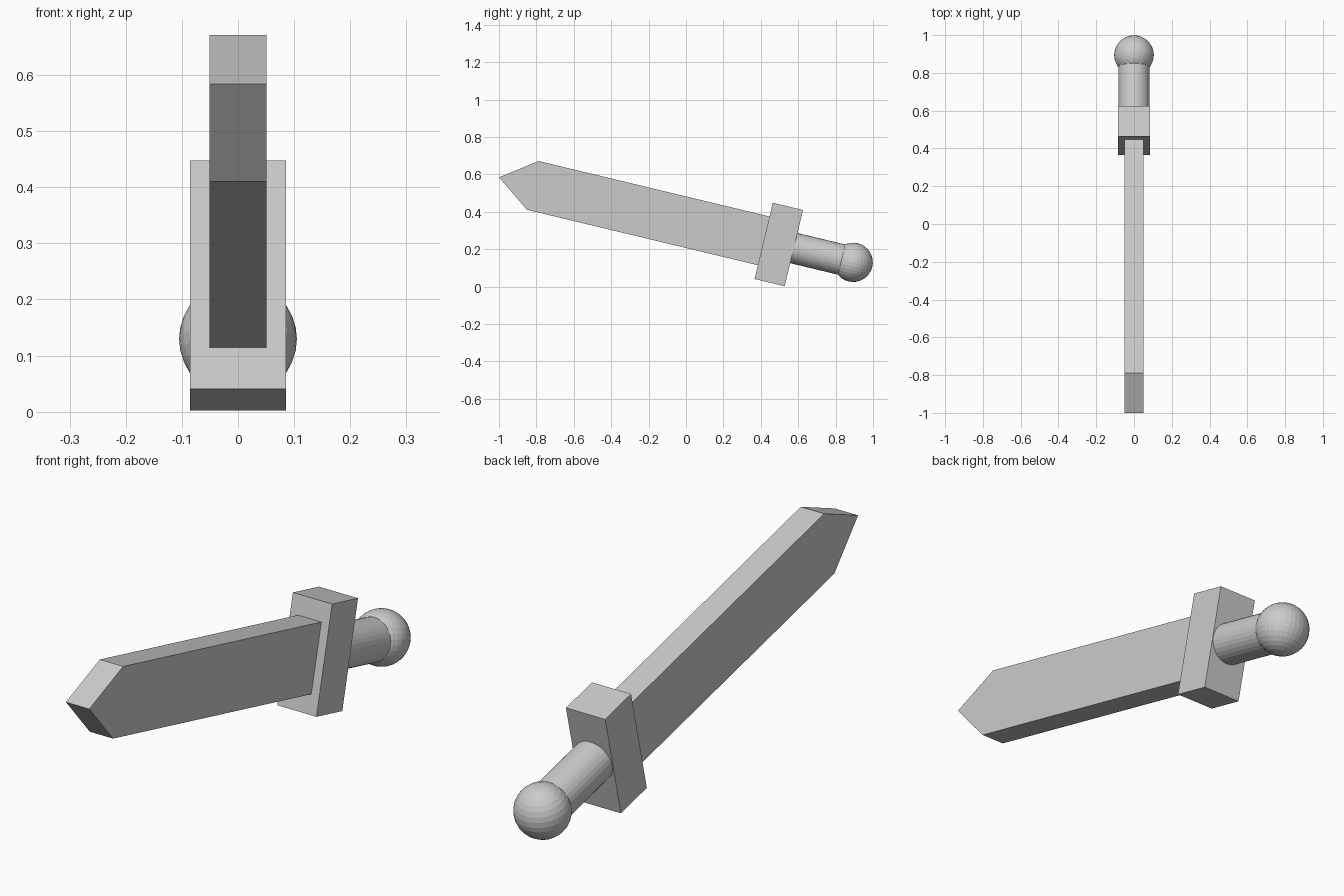
import bpy, bmesh, math
from mathutils import Matrix

if "Cube" in bpy.data.objects:
    bpy.data.objects.remove(bpy.data.objects["Cube"])

grey = bpy.data.materials.new("plain grey")
grey.diffuse_color = (0.6, 0.6, 0.6, 1)
grey.use_nodes = True
grey.node_tree.nodes["Principled BSDF"].inputs["Base Color"].default_value = grey.diffuse_color

# The whole sword is built along y around the guard, then tilted tip-up
TILT = Matrix.Translation((0, 0.496, 0.225)) @ Matrix.Rotation(math.radians(-13.5), 4, 'X')


def finish(name, bm):
    bmesh.ops.recalc_face_normals(bm, faces=bm.faces)
    bm.transform(TILT)
    mesh = bpy.data.meshes.new(name)
    bm.to_mesh(mesh)
    bm.free()
    mesh.materials.append(grey)
    obj = bpy.data.objects.new(name, mesh)
    bpy.context.collection.objects.link(obj)
    return obj


# Blade: pointed outline extruded across x
bm = bmesh.new()
outline = [(-0.04, -0.134), (-0.04, 0.134), (-1.353, 0.134), (-1.538, 0), (-1.353, -0.134)]
face = bm.faces.new([bm.verts.new((-0.051, y, z)) for y, z in outline])
side = bmesh.ops.extrude_face_region(bm, geom=[face])
bmesh.ops.translate(bm, vec=(0.102, 0, 0),
                    verts=[g for g in side["geom"] if isinstance(g, bmesh.types.BMVert)])
finish("blade", bm)

# Cross guard
bm = bmesh.new()
bmesh.ops.create_cube(bm, size=1, matrix=Matrix.Diagonal((0.171, 0.166, 0.419, 1)))
finish("guard", bm)

# Round handle, running from inside the guard into the pommel
bm = bmesh.new()
bmesh.ops.create_cone(bm, cap_ends=True, segments=32, radius1=0.083, radius2=0.083, depth=0.31,
                      matrix=Matrix.Translation((0, 0.205, 0)) @ Matrix.Rotation(math.pi / 2, 4, 'X'))
finish("handle", bm)

# Ball pommel
bm = bmesh.new()
bmesh.ops.create_uvsphere(bm, u_segments=32, v_segments=16, radius=0.105,
                          matrix=Matrix.Translation((0, 0.409, 0)))
finish("pommel", bm)
